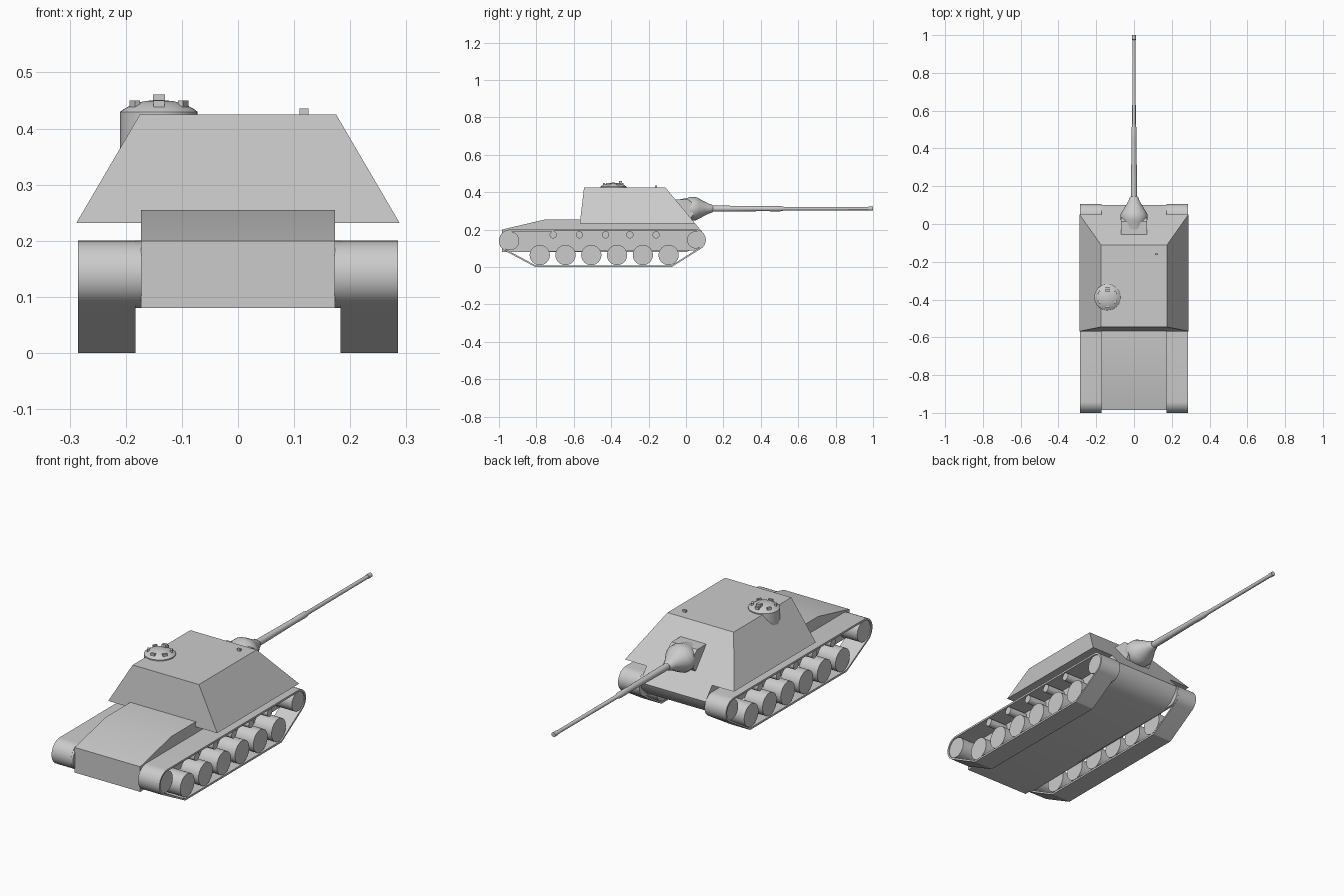
import bpy, bmesh
from math import sin, cos, pi, radians
from mathutils import Vector, Matrix

if "Cube" in bpy.data.objects:
    bpy.data.objects.remove(bpy.data.objects["Cube"])


def finish(name, bm):
    bmesh.ops.recalc_face_normals(bm, faces=bm.faces)
    me = bpy.data.meshes.new(name)
    bm.to_mesh(me)
    bm.free()
    ob = bpy.data.objects.new(name, me)
    bpy.context.collection.objects.link(ob)
    return ob


def prism(name, pts, x0, x1):
    """Extrude a (y, z) outline along x."""
    bm = bmesh.new()
    f = bm.faces.new([bm.verts.new((x0, y, z)) for y, z in pts])
    g = bmesh.ops.extrude_face_region(bm, geom=[f])
    bmesh.ops.translate(bm, vec=(x1 - x0, 0, 0),
                        verts=[v for v in g["geom"] if isinstance(v, bmesh.types.BMVert)])
    return finish(name, bm)


def lathe(name, prof, n, origin, axis):
    """Revolve (radius, height) points about an axis, capped at both ends."""
    bm = bmesh.new()
    rings = [[bm.verts.new((r * cos(2 * pi * i / n), r * sin(2 * pi * i / n), h))
              for i in range(n)] for r, h in prof]
    for a, b in zip(rings, rings[1:]):
        for i in range(n):
            j = (i + 1) % n
            bm.faces.new((a[i], a[j], b[j], b[i]))
    bm.faces.new(rings[0])
    bm.faces.new(rings[-1])
    rot = Vector((0, 0, 1)).rotation_difference(Vector(axis)).to_matrix().to_4x4()
    bm.transform(Matrix.Translation(origin) @ rot)
    return finish(name, bm)


def box(name, loc, size, turn=0):
    bm = bmesh.new()
    bmesh.ops.create_cube(bm, size=1)
    bm.transform(Matrix.Translation(loc) @ Matrix.Rotation(turn, 4, 'Z')
                 @ Matrix.Diagonal((*size, 1)))
    return finish(name, bm)


def arc(cy, cz, r, a0, a1, n=14):
    return [(cy + r * cos(radians(a0 + (a1 - a0) * i / n)),
             cz + r * sin(radians(a0 + (a1 - a0) * i / n))) for i in range(n + 1)]


def track_loop(t):
    """Track outline, inset by t."""
    return (arc(-0.94, 0.14, 0.06 - t, 90, 241) + [(-0.805, t), (-0.077, t)]
            + arc(0.05, 0.145, 0.056 - t, -58, 90))


def belt(name, outer, inner, x0, x1):
    bm = bmesh.new()
    loops = [[bm.verts.new((x, y, z)) for y, z in p]
             for p, x in ((outer, x0), (outer, x1), (inner, x1), (inner, x0))]
    n = len(outer)
    for k in range(4):
        a, b = loops[k], loops[(k + 1) % 4]
        for i in range(n):
            j = (i + 1) % n
            bm.faces.new((a[i], a[j], b[j], b[i]))
    return finish(name, bm)


# Lower hull with sloped engine deck and nose
prism("hull", [(-0.985, 0.08), (-0.985, 0.2), (-0.75, 0.255), (-0.5, 0.255), (0.0, 0.25),
               (0.05, 0.232), (0.10, 0.172), (0.088, 0.14), (0.055, 0.105), (0.0, 0.08)],
      -0.173, 0.173)

# Casemate with sloped sides
bm = bmesh.new()
lo = [bm.verts.new(p) for p in ((-.288, -.568, .232), (.288, -.568, .232),
                                (.288, .05, .232), (-.288, .05, .232))]
hi = [bm.verts.new(p) for p in ((-.175, -.545, .425), (.175, -.545, .425),
                                (.175, -.11, .425), (-.175, -.11, .425))]
bm.faces.new(lo)
bm.faces.new(hi)
for i in range(4):
    j = (i + 1) % 4
    bm.faces.new((lo[i], lo[j], hi[j], hi[i]))
finish("casemate", bm)

# Running gear on both sides
plate = arc(-0.94, 0.14, 0.0595, 90, 270) + arc(0.05, 0.145, 0.0555, -90, 90)
for s, side in ((1, "right"), (-1, "left")):
    prism(f"hull_side_{side}", plate, s * 0.172, s * 0.184)
    belt(f"track_{side}", track_loop(0), track_loop(0.009), s * 0.183, s * 0.285)
    wheels = [("road_wheel", -0.782 + 0.1378 * i, 0.064, 0.054) for i in range(6)]
    wheels += [("return_roller", y, 0.172, 0.019) for y in (-0.71, -0.57, -0.43, -0.30, -0.16)]
    wheels += [("drive_sprocket", -0.942, 0.14, 0.05), ("idler", 0.052, 0.145, 0.046)]
    for name, y, z, r in wheels:
        lathe(f"{name}_{side}", [(r, 0), (r, 0.097)], 32, (s * 0.183, y, z), (s, 0, 0))

# Gun mount and barrel
prism("gun_collar", [(-0.065, 0.36), (0.012, 0.36), (0.032, 0.345), (0.04, 0.28),
                     (0.02, 0.255), (-0.04, 0.265)], -0.068, 0.068)
m = lathe("mantlet", [(0.05, -0.03), (0.058, 0.01), (0.063, 0.025), (0.063, 0.05), (0.055, 0.068),
                      (0.04, 0.095), (0.027, 0.12), (0.021, 0.138), (0.016, 0.145)],
          32, (0, 0, 0.312), (0, 1, 0))
m.scale.x = 1.13
lathe("barrel", [(0.016, 0.1), (0.016, 0.2), (0.013, 0.44), (0.014, 0.45), (0.014, 0.505),
                 (0.0095, 0.525), (0.0085, 0.975), (0.0105, 0.976), (0.0105, 1.0)],
      24, (0, 0, 0.312), (0, 1, 0))

# Commander cupola with vision blocks
cx, cy = -0.141, -0.388
lathe("cupola", [(0.069, 0.35), (0.069, 0.43), (0.062, 0.435), (0.046, 0.444),
                 (0.025, 0.449), (0.005, 0.451)], 32, (cx, cy, 0), (0, 0, 1))
for i in range(6):
    a = pi / 6 + i * pi / 3
    box("vision_block", (cx + 0.05 * cos(a), cy + 0.05 * sin(a), 0.442), (0.01, 0.02, 0.016), a)
box("cupola_periscope", (cx, cy + 0.037, 0.45), (0.021, 0.016, 0.021))

# Roof periscope
box("roof_periscope", (0.118, -0.16, 0.429), (0.016, 0.01, 0.013))

bpy.ops.object.select_all(action='SELECT')
bpy.context.view_layer.objects.active = bpy.data.objects["hull"]
bpy.ops.object.shade_smooth_by_angle(angle=radians(25))
